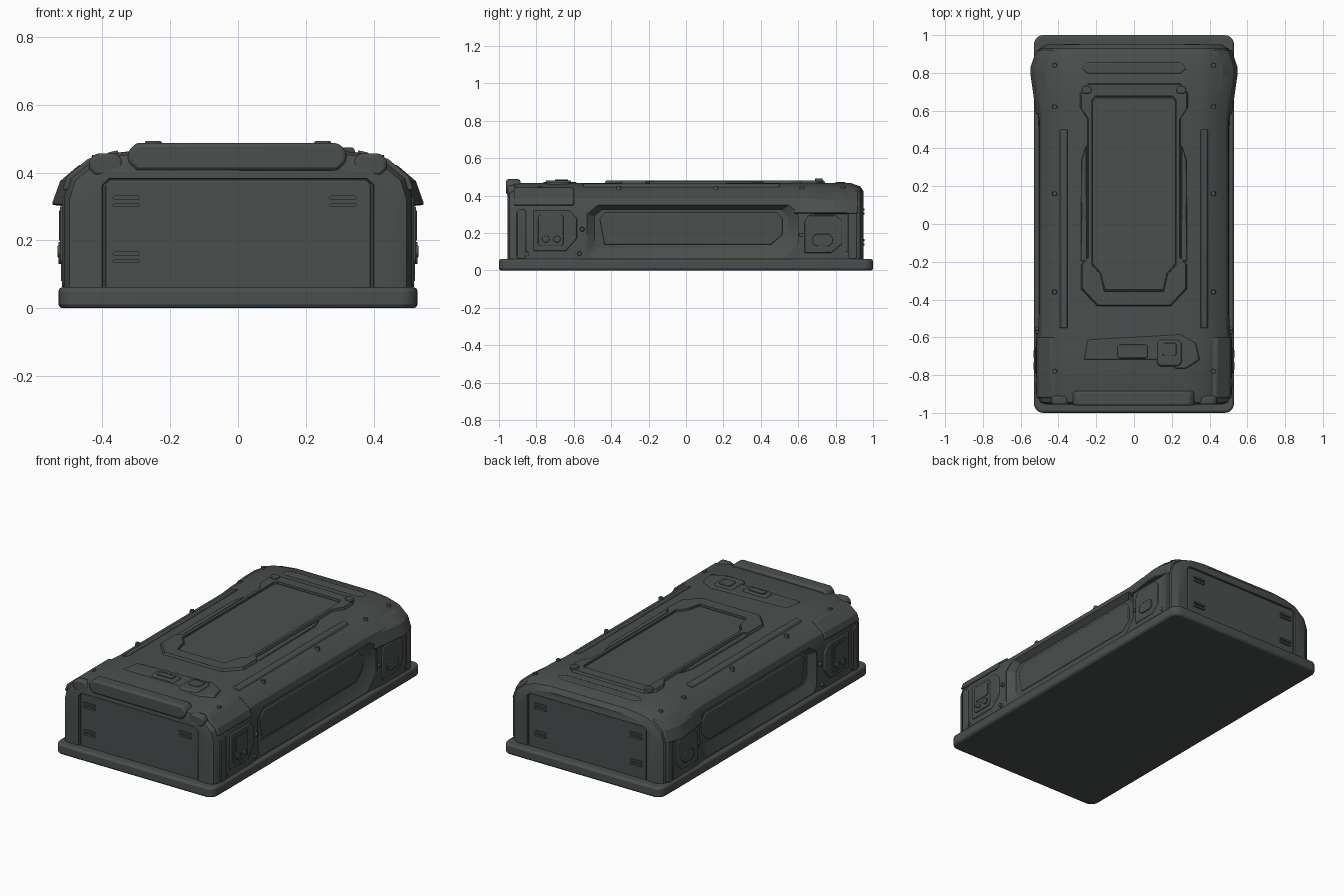
import bpy, bmesh, math

if "Cube" in bpy.data.objects:
    bpy.data.objects.remove(bpy.data.objects["Cube"])

mat = bpy.data.materials.new("dark_gunmetal")
mat.diffuse_color = (0.068, 0.078, 0.076, 1)
mat.use_nodes = True
mat.node_tree.nodes["Principled BSDF"].inputs["Base Color"].default_value = mat.diffuse_color
PLACE = {'x': lambda u, v, w: (w, u, v), 'y': lambda u, v, w: (u, w, v), 'z': lambda u, v, w: (u, v, w)}


def finish(name, bm, bevel=0, segs=2):
    bmesh.ops.recalc_face_normals(bm, faces=bm.faces)
    me = bpy.data.meshes.new(name)
    bm.to_mesh(me)
    bm.free()
    me.materials.append(mat)
    ob = bpy.data.objects.new(name, me)
    bpy.context.collection.objects.link(ob)
    if bevel:
        m = ob.modifiers.new("bevel", 'BEVEL')
        m.width, m.segments, m.limit_method = bevel, segs, 'ANGLE'
    return ob


def loft(name, rings, bevel=0, segs=2):
    bm = bmesh.new()
    vs = [[bm.verts.new(p) for p in r] for r in rings]
    n = len(rings[0])
    for a, b in zip(vs, vs[1:]):
        for i in range(n):
            bm.faces.new((a[i], a[(i + 1) % n], b[(i + 1) % n], b[i]))
    bm.faces.new(vs[0])
    bm.faces.new(vs[-1])
    return finish(name, bm, bevel, segs)


def prism(name, pts, a, b, axis, bevel=0, shrink=0):
    # outline at depth a, outline pulled inwards by shrink at depth b
    cu = (min(p[0] for p in pts) + max(p[0] for p in pts)) / 2
    cv = (min(p[1] for p in pts) + max(p[1] for p in pts)) / 2
    hu = max(p[0] for p in pts) - cu
    hv = max(p[1] for p in pts) - cv
    top = [(cu + (u - cu) * (1 - shrink / hu), cv + (v - cv) * (1 - shrink / hv)) for u, v in pts]
    f = PLACE[axis]
    return loft(name, [[f(u, v, a) for u, v in pts], [f(u, v, b) for u, v in top]], bevel)


def octo(u0, u1, v0, v1, c):
    return [(u0 + c, v0), (u1 - c, v0), (u1, v0 + c), (u1, v1 - c),
            (u1 - c, v1), (u0 + c, v1), (u0, v1 - c), (u0, v0 + c)]


def rounded(u0, u1, v0, v1, r, n=5):
    pts = []
    for k, (cu, cv) in enumerate([(u1 - r, v1 - r), (u0 + r, v1 - r), (u0 + r, v0 + r), (u1 - r, v0 + r)]):
        for i in range(n + 1):
            t = math.pi / 2 * (k + i / n)
            pts.append((cu + r * math.cos(t), cv + r * math.sin(t)))
    return pts


def cut(ob, cutters):
    for c in cutters:
        c.hide_render = True
        m = ob.modifiers.new("cut", 'BOOLEAN')
        m.object, m.operation, m.solver = c, 'DIFFERENCE', 'EXACT'
    dg = bpy.context.evaluated_depsgraph_get()
    me = bpy.data.meshes.new_from_object(ob.evaluated_get(dg))
    ob.modifiers.clear()
    ob.data = me
    for c in cutters:
        bpy.data.objects.remove(c)


# Base skirt
prism("base_skirt", rounded(-.53, .53, -1, 1, .05), 0, .062, 'z', .012)

# Main shell: an arched section lofted along y, rounded at both ends
half = [(.512, .05), (.512, .33), (.495, .385), (.43, .438), (.36, .458), (.27, .468)]


def section(y, inset, drop):
    ring = [(x - inset, y, z - (drop if z > .1 else 0)) for x, z in half]
    return ring + [(-x, y, z) for x, y, z in reversed(ring)]


body = loft("main_shell", [section(*s) for s in [
    (-.955, .045, .03), (-.945, .015, .008), (-.91, -.002, 0), (-.62, -.002, 0), (-.54, .006, 0),
    (.55, .006, 0), (.66, -.006, 0), (.88, -.006, 0), (.93, .012, .018), (.95, .045, .045)]])
# Side recess with a sloped sill, and shallow end recesses
outer = [(-.50, .065), (.52, .065), (.60, .15), (.60, .30), (.55, .352), (-.47, .352), (-.53, .30), (-.53, .10)]
inner = [(-.46, .12), (.47, .12), (.545, .19), (.545, .28), (.51, .325), (-.45, .325), (-.49, .29), (-.49, .15)]
cut(body, [loft("side_cutter", [[(s * .56, *p) for p in outer], [(s * .503, *p) for p in outer],
                                [(s * .468, *p) for p in inner]]) for s in (1, -1)] +
    [prism("end_cutter", octo(-.405, .405, .03, .387, .02), s * 1.0, s * .938, 'y', 0, .006) for s in (1, -1)])

# End panels with louvre slots
for s, tag in ((-1, "front"), (1, "back")):
    prism(tag + "_panel", octo(-.393, .393, .05, .378, .015), s * .925, s * .946, 'y', .004)
    for x in (-.33, .31):
        for z in (.315, .15):
            if s < 0 and x > 0 and z < .2:
                continue
            for dz in (-.011, .011):
                prism(tag + "_louvre", octo(x - .04, x + .04, z + dz - .006, z + dz + .006, .004),
                      s * .935, s * .954, 'y')

# Rolled front lip on the roof edge
prism("front_lip", octo(-.325, .32, .405, .488, .025), -.962, -.885, 'y', .012)

# Roof: slim raised frame around a sunken hatch
frame = prism("roof_frame", [(-.20, -.44), (.20, -.44), (.285, -.35), (.285, -.22), (.25, -.18), (.25, .56),
                             (.29, .62), (.29, .70), (.25, .75), (-.25, .75), (-.29, .70), (-.29, .62),
                             (-.25, .56), (-.25, -.18), (-.285, -.22), (-.285, -.35)], .455, .482, 'z', 0, .012)
hatch = [(-.16, -.36), (.16, -.36), (.18, -.27), (.225, -.22), (.225, .66), (.21, .68),
         (-.21, .68), (-.225, .66), (-.225, -.22), (-.18, -.27)]
cut(frame, [prism("hatch_cutter", hatch, .52, .469, 'z', 0, .004)])
prism("hatch_panel", [(x * .97, .16 + (y - .16) * .98) for x, y in hatch], .46, .474, 'z', .003)
# Side clamps beside the hatch
for s in (1, -1):
    prism("hatch_clamp", [(s * .245, -.20), (s * .285, -.20), (s * .28, .34), (s * .25, .42)], .455, .476, 'z', .003, .006)
    prism("hatch_corner_stud", rounded(s * .25 - .025, s * .25 + .025, .69, .73, .018), .47, .493, 'z', .004)

# Roof latch group near the front
prism("latch_plate", [(-.27, -.72), (.20, -.72), (.22, -.77), (.28, -.77), (.35, -.72),
                      (.33, -.63), (.25, -.58), (-.25, -.61)], .455, .474, 'z', .005, .008)
prism("latch_handle", octo(-.09, .075, -.715, -.635, .01), .465, .482, 'z', .004, .006)
prism("latch_handle_inset", octo(-.06, .045, -.695, -.655, .008), .478, .486, 'z')
prism("latch_block", octo(.12, .255, -.755, -.61, .015), .465, .482, 'z', .004, .008)
prism("latch_block_cap", octo(.15, .225, -.70, -.63, .01), .475, .487, 'z', .003)
prism("rear_roof_plate", octo(-.28, .28, .79, .86, .03), .455, .472, 'z', .004, .008)

for s in (1, -1):
    # Roof shoulder rails and bolts
    loft("shoulder_rail", [[(s * x, y, z) for x, z in ((.35, .45), (.355, .466), (.385, .459), (.395, .44))]
                           for y in (-.55, .50)], .004)
    for y in (-.78, -.36, .16, .62, .84):
        prism("roof_bolt", rounded(s * .42 - .015, s * .42 + .015, y - .015, y + .015, .012, 3),
              .42, .452, 'z', 0, .004)

    # Flared rear shoulder guard
    guard = [(.50, .30), (.55, .305), (.525, .375), (.47, .422), (.42, .43)]
    loft("shoulder_guard", [[(s * (x - i * (.03 if x > .46 else 0)), y, z) for x, z in guard]
                            for y, i in ((.58, 1), (.79, 0), (.83, 0), (.92, 1))], .006)
    # Front shoulder guard
    loft("front_guard", [[(s * x, y, z) for x, z in ((.49, .345), (.519, .35), (.504, .39), (.44, .443), (.39, .44))]
                         for y in (-.92, -.60)], .006)
    # Low corner knob on the front roof edge
    prism("front_corner_knob", octo(s * .39 - .05, s * .39 + .05, .39, .457, .02), -.955, -.91, 'y', .01)

    # Side recess panel
    prism("side_panel", [(-.44, .135), (.46, .135), (.52, .19), (.52, .28), (.49, .315), (-.43, .315), (-.465, .28)],
          s * .455, s * .474, 'x', .004, .006)

    # Front control box with screen and two buttons
    prism("control_box", [(-.82, .10), (-.64, .10), (-.58, .17), (-.58, .28), (-.62, .325), (-.82, .325)],
          s * .50, s * .520, 'x', .004, .006)
    prism("control_screen_frame", octo(-.79, -.655, .13, .30, .012), s * .51, s * .525, 'x', .003)
    prism("control_screen", octo(-.775, -.67, .20, .288, .006), s * .52, s * .529, 'x')
    for y in (-.75, -.69):
        prism("control_button", rounded(y - .02, y + .02, .15, .185, .017, 3), s * .515, s * .533, 'x', .003)

    # Rear access plate with oval cap
    prism("access_plate", [(.63, .09), (.78, .09), (.84, .14), (.84, .27), (.80, .30), (.65, .30), (.63, .26)],
          s * .50, s * .523, 'x', .004, .006)
    prism("access_cap", rounded(.675, .785, .13, .195, .03), s * .515, s * .530, 'x', .003)

    # Corner posts and bolts low on the side
    for y in (-.88, .89):
        prism("corner_post", octo(y - .025, y + .025, .06, .33, .012), s * .49, s * .520, 'x', .005)
    for y, z in ((-.85, .09), (-.57, .09), (-.555, .22), (.615, .19), (.86, .09)):
        prism("side_bolt", rounded(y - .014, y + .014, z - .014, z + .014, .012, 3), s * .49, s * .522, 'x', 0, .004)

# Smooth the gentle curves, keep hard edges
bpy.ops.object.select_all(action='SELECT')
bpy.context.view_layer.objects.active = body
bpy.ops.object.shade_smooth_by_angle(angle=math.radians(28))
